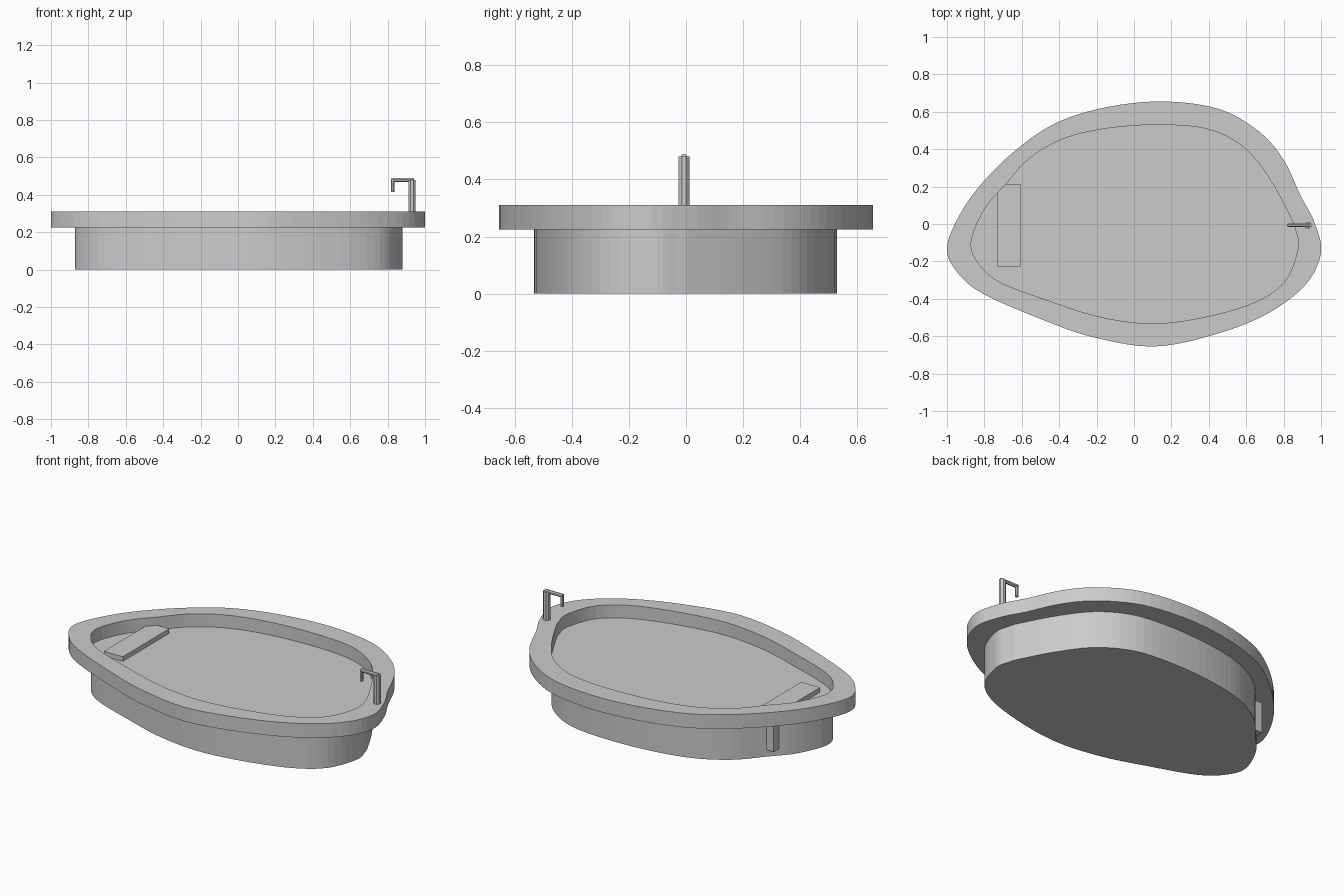
import bpy, bmesh, math
from mathutils import Matrix, Vector

if "Cube" in bpy.data.objects:
    bpy.data.objects.remove(bpy.data.objects["Cube"])

grey = bpy.data.materials.new("plain grey")
grey.diffuse_color = (0.6, 0.6, 0.6, 1)
grey.use_nodes = True
grey.node_tree.nodes["Principled BSDF"].inputs["Base Color"].default_value = grey.diffuse_color

# Matching control points for the free-form outline, clockwise from the left
OUTER = [(-1, -.12), (-.93, .06), (-.80, .24), (-.61, .42), (-.40, .555), (-.13, .635),
         (.17, .662), (.46, .62), (.67, .50), (.80, .35), (.89, .16), (.963, .02),
         (1, -.145), (.915, -.32), (.70, -.48), (.41, -.59), (.10, -.648), (-.21, -.60),
         (-.45, -.52), (-.80, -.37), (-.946, -.25)]
INNER = [(-.87, -.085), (-.797, .09), (-.685, .22), (-.556, .36), (-.37, .465), (-.13, .52),
         (.155, .537), (.41, .51), (.60, .405), (.73, .24), (.834, .05), (.862, -.02),
         (.877, -.12), (.81, -.295), (.65, -.41), (.38, -.49), (.10, -.525), (-.18, -.49),
         (-.45, -.405), (-.715, -.305), (-.834, -.20)]
Y_SHIFT = -.007


def smooth_loop(points, steps=5):
    """Closed Catmull-Rom curve through the points."""
    out, n = [], len(points)
    for i in range(n):
        a, b, c, d = (Vector(points[(i + k) % n]) for k in (-1, 0, 1, 2))
        for s in range(steps):
            t = s / steps
            p = (2 * b + (c - a) * t + (2 * a - 5 * b + 4 * c - d) * t * t
                 + (3 * b - a - 3 * c + d) * t ** 3) / 2
            out.append((p.x, p.y + Y_SHIFT))
    return out


def finish(name, bm):
    bmesh.ops.recalc_face_normals(bm, faces=bm.faces)
    mesh = bpy.data.meshes.new(name)
    bm.to_mesh(mesh)
    bm.free()
    mesh.materials.append(grey)
    ob = bpy.data.objects.new(name, mesh)
    bpy.context.collection.objects.link(ob)
    return ob


def ring(bm, loop, z):
    return [bm.verts.new((x, y, z)) for x, y in loop]


def bridge(bm, a, b):
    for i in range(len(a)):
        j = (i + 1) % len(a)
        bm.faces.new((a[i], a[j], b[j], b[i]))


def rod(name, start, end, radius, sides=8):
    a, b = Vector(start), Vector(end)
    bm = bmesh.new()
    turn = (b - a).to_track_quat('Z', 'Y').to_matrix().to_4x4()
    bmesh.ops.create_cone(bm, cap_ends=True, segments=sides, radius1=radius, radius2=radius,
                          depth=(b - a).length,
                          matrix=Matrix.Translation((a + b) / 2) @ turn
                          @ Matrix.Rotation(math.pi / sides, 4, 'Z'))
    return finish(name, bm)


outer, inner = smooth_loop(OUTER), smooth_loop(INNER)

# Pool body with its flat surface
bm = bmesh.new()
low, high = ring(bm, inner, 0), ring(bm, inner, .232)
bridge(bm, low, high)
bm.faces.new(low)
bm.faces.new(high)
finish("pool_body", bm)

# Overhanging rim
bm = bmesh.new()
loops = [ring(bm, outer, .225), ring(bm, outer, .31), ring(bm, inner, .31), ring(bm, inner, .225)]
for k in range(4):
    bridge(bm, loops[k], loops[(k + 1) % 4])
finish("pool_rim", bm)

# Bench step, whose back corner pokes through the wall
bm = bmesh.new()
bmesh.ops.create_cube(bm, size=1, matrix=Matrix.Translation((-.67, Y_SHIFT, .15))
                      @ Matrix.Diagonal((.125, .44, .22, 1)))
finish("bench", bm)

# Spout: post, arm and outlet
rod("spout_post", (.931, Y_SHIFT, .30), (.931, Y_SHIFT, .48), .02)
rod("spout_arm", (.822, Y_SHIFT, .479), (.94, Y_SHIFT, .479), .011)
rod("spout_outlet", (.828, Y_SHIFT, .415), (.828, Y_SHIFT, .484), .010)
